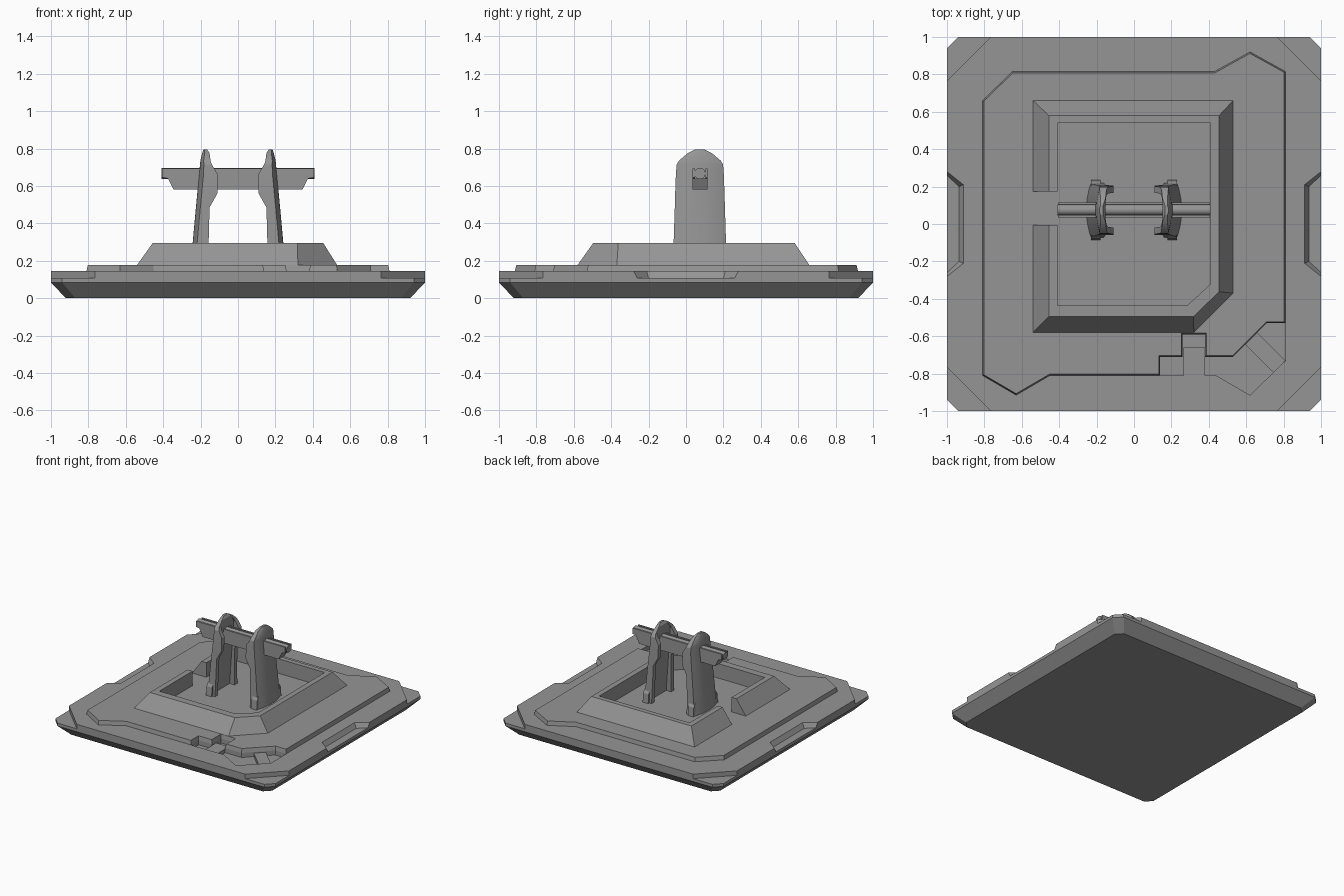
import bpy, bmesh, math
from mathutils import Vector

if "Cube" in bpy.data.objects:
    bpy.data.objects.remove(bpy.data.objects["Cube"])

# Dark grey finish shared by all parts
grey = bpy.data.materials.new("dark_grey")
grey.diffuse_color = (0.3, 0.3, 0.3, 1)
grey.use_nodes = True
grey.node_tree.nodes["Principled BSDF"].inputs["Base Color"].default_value = grey.diffuse_color


def make(name, bm):
    bmesh.ops.recalc_face_normals(bm, faces=bm.faces)
    me = bpy.data.meshes.new(name)
    bm.to_mesh(me)
    bm.free()
    me.materials.append(grey)
    ob = bpy.data.objects.new(name, me)
    bpy.context.collection.objects.link(ob)
    return ob


def loft(name, rings):
    """Skin equal-length rings of 3D points and cap the two ends."""
    bm = bmesh.new()
    vs = [[bm.verts.new(p) for p in r] for r in rings]
    n = len(vs[0])
    for a, b in zip(vs, vs[1:]):
        for i in range(n):
            j = (i + 1) % n
            bm.faces.new((a[i], a[j], b[j], b[i]))
    bm.faces.new(vs[0])
    bm.faces.new(vs[-1])
    return make(name, bm)


def flat(pts, z):
    return [(x, y, z) for x, y in pts]


def prism(name, pts, z0, z1):
    return loft(name, [flat(pts, z0), flat(pts, z1)])


def octagon(h, c):
    return [(h, -c), (h, c), (c, h), (-c, h), (-h, c), (-h, -c), (-c, -h), (c, -h)]


def inset(pts, d):
    """Move a counter-clockwise outline inwards by d."""
    out = []
    for i, p in enumerate(pts):
        p, a, b = Vector(p), Vector(pts[i - 1]), Vector(pts[(i + 1) % len(pts)])
        u, v = (p - a).normalized(), (b - p).normalized()
        nu, nv = Vector((-u.y, u.x)), Vector((-v.y, v.x))
        out.append(tuple(p + (nu + nv) * d / (1 + nu.dot(nv))))
    return out


def smooth(ob, angle):
    bpy.ops.object.select_all(action='DESELECT')
    ob.select_set(True)
    bpy.context.view_layer.objects.active = ob
    bpy.ops.object.shade_smooth_by_angle(angle=math.radians(angle))


# Lower slab with undercut edge
loft("base_slab", [flat(octagon(0.92, 0.87), 0), flat(octagon(1, 0.94), 0.083),
                   flat(octagon(1, 0.94), 0.107)])


# Upper slab: large corner cuts and sloped side notches
def upper_outline(edge, depth, half):
    side = [(1, -0.765), (1, -edge), (depth, -half), (depth, half), (1, edge), (1, 0.765), (0.765, 1)]
    return side + [(-0.765, 1)] + [(-x, -y) for x, y in side[:-1]] + [(-0.765, -1), (0.765, -1)]


upper = loft("base_upper_slab", [flat(upper_outline(0.26, 0.935, 0.2), 0.107),
                                 flat(upper_outline(0.28, 0.912, 0.21), 0.144)])

# Recess at the front right corner
inner_edge = [(0.81, -0.53), (0.71, -0.53), (0.53, -0.71), (0.38, -0.71), (0.38, -0.59),
              (0.26, -0.59), (0.26, -0.71), (0.14, -0.71), (0.14, -0.81)]
outer_edge = [(0.44, -0.81), (0.62, -0.915), (0.81, -0.73)]
cutter = prism("recess_cutter", inner_edge + outer_edge, 0.1, 0.2)
cutter.hide_render = True
mod = upper.modifiers.new("recess", 'BOOLEAN')
mod.object = cutter
mod.solver = 'EXACT'
bpy.context.view_layer.objects.active = upper
bpy.ops.object.modifier_apply(modifier="recess")
bpy.data.objects.remove(cutter)

# Raised blocks crossing the recess
prism("recess_bridge", [(0.595, -0.645), (0.745, -0.793), (0.81, -0.73), (0.66, -0.58)], 0.107, 0.135)
prism("recess_step", [(0.265, -0.81), (0.38, -0.81), (0.38, -0.66), (0.265, -0.66)], 0.107, 0.137)

# Thin raised panel with slightly tapered edge
panel = ([(-0.81, -0.81), (-0.63, -0.915), (-0.45, -0.81)] + inner_edge[::-1]
         + [(0.81, 0.815), (0.62, 0.92), (0.43, 0.815), (-0.65, 0.815), (-0.81, 0.66)])
loft("raised_panel", [flat(panel, 0.144), flat(inset(panel, 0.007), 0.177)])

# Sloped rampart with an opening on the left
foot = [(-0.54, 0.175), (-0.54, 0.66), (0.53, 0.66), (0.53, -0.37), (0.32, -0.58), (-0.54, -0.58), (-0.54, -0.005)]
crest = [(-0.455, 0.175), (-0.455, 0.58), (0.455, 0.58), (0.455, -0.362), (0.318, -0.495), (-0.455, -0.495), (-0.455, -0.005)]
inside = [(-0.41, 0.175), (-0.41, 0.54), (0.41, 0.54), (0.41, -0.32), (0.285, -0.435), (-0.41, -0.435), (-0.41, -0.005)]
loft("rampart", [[(*f, 0.177), (*c, 0.296), (*i, 0.296), (*i, 0.177)]
                 for f, c, i in zip(foot, crest, inside)])

# Channel-shaped uprights with a bowed outer face: z, outer x, inner x, half width
CY = 0.074
levels = [(0.177, 0.255, 0.16, 0.145), (0.30, 0.243, 0.157, 0.14), (0.485, 0.226, 0.152, 0.134),
          (0.56, 0.219, 0.11, 0.132), (0.665, 0.209, 0.11, 0.128), (0.715, 0.204, 0.14, 0.124),
          (0.735, 0.202, 0.147, 0.112), (0.775, 0.192, 0.152, 0.065), (0.795, 0.185, 0.165, 0.025)]
for s, side in ((-1, "left"), (1, "right")):
    rings = []
    for z, xo, xi, w in levels:
        t = min(0.035, w * 0.3)
        web = max(xi, xo - 0.05)
        bow = min(0.025, (xo - xi) / 3)
        half = [(xo - bow * k * k, k * w) for k in (0.2, 0.4, 0.6, 0.8, 1)]
        half += [(xi, w), (xi, w - t), (web, w - t)]
        pts = half + [(x, -y) for x, y in half[::-1]]
        rings.append([(s * x, CY + y, z) for x, y in pts])
    smooth(loft(side + "_upright", rings), 20)
    # Small wedge feet beside each upright
    for e, end in ((-1, "front"), (1, "back")):
        def ring(x):
            return [(s * x, CY + e * y, z) for y, z in ((0.13, 0.177), (0.16, 0.177), (0.154, 0.25), (0.135, 0.28))]
        loft(f"{side}_{end}_foot", [ring(0.18), ring(0.23)])

# Cross bar: tapered trough with side rails and a rod
BY = 0.075


def bar(name, y0, y1, profile):
    loft(name, [[(x, BY + y, z) for x, z in profile] for y in (y0, y1)])


bar("bar_trough", -0.04, 0.04, [(-0.345, 0.58), (0.345, 0.58), (0.375, 0.64), (-0.375, 0.64)])
rail = [(-0.375, 0.64), (0.375, 0.64), (0.405, 0.645), (0.405, 0.693), (-0.405, 0.693), (-0.405, 0.645)]
bar("bar_front_rail", -0.04, -0.028, rail)
bar("bar_back_rail", 0.028, 0.04, rail)
smooth(loft("bar_rod", [[(x, BY + 0.03 * math.cos(a * math.pi / 6), 0.667 + 0.03 * math.sin(a * math.pi / 6))
                         for a in range(12)] for x in (-0.41, 0.41)]), 35)
